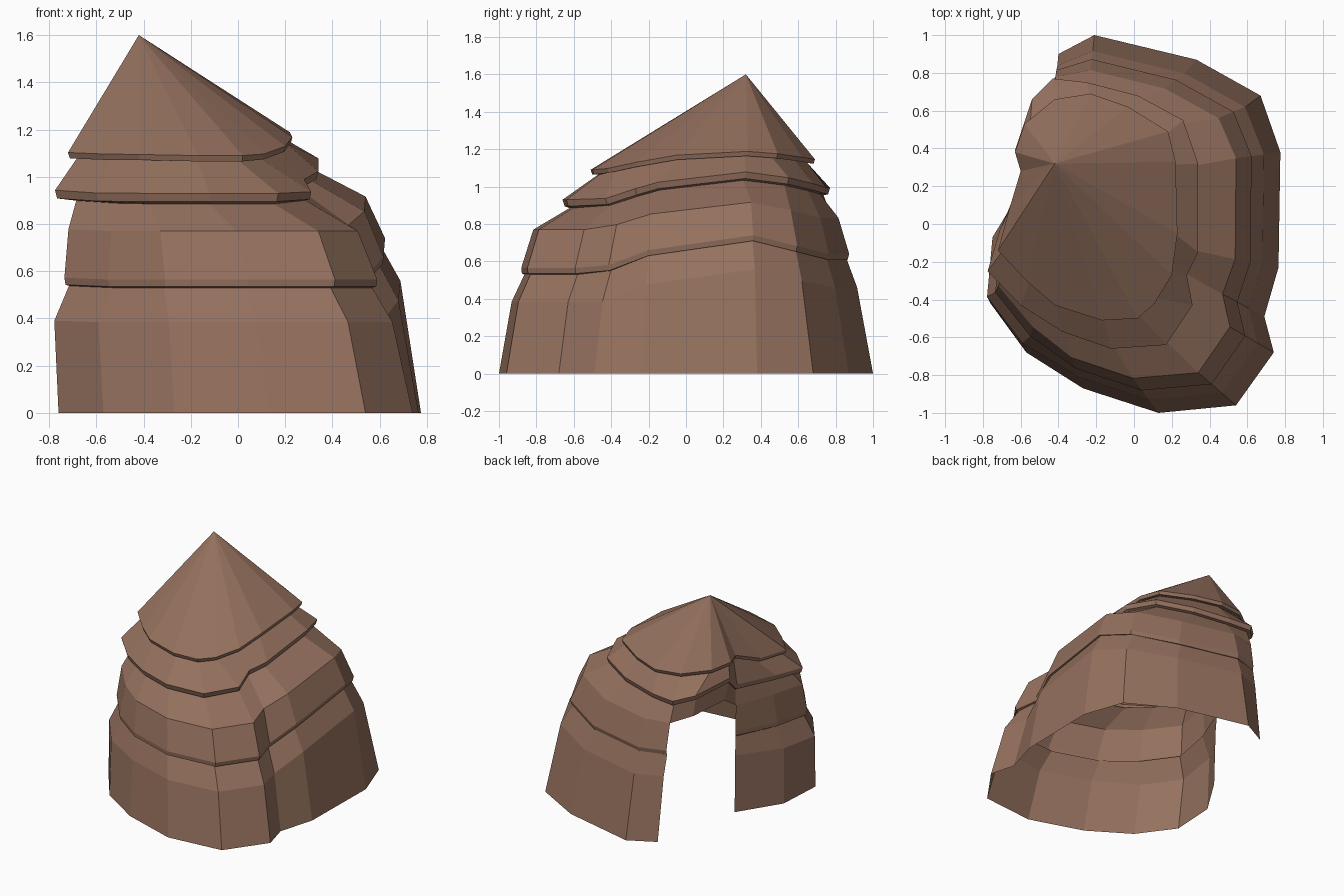
import bpy, bmesh, math

if "Cube" in bpy.data.objects:
    bpy.data.objects.remove(bpy.data.objects["Cube"])

clay = bpy.data.materials.new("brown hide")
clay.diffuse_color = (0.30, 0.165, 0.112, 1)
clay.use_nodes = True
clay.node_tree.nodes["Principled BSDF"].inputs["Base Color"].default_value = clay.diffuse_color

# Plan outlines, counter-clockwise from the left door post; the last two points are mid-doorway
BASE = [(-.55, .22), (-.74, -.08), (-.76, -.42), (-.57, -.68), (-.27, -.87), (.13, -1),
        (.54, -.96), (.74, -.68), (.69, -.49), (.765, -.23), (.775, .38), (.67, .68),
        (.33, .87), (-.21, 1), (-.40, .90), (-.46, .72), (-.57, .44)]
COLLAR = [(-.59, .25), (-.71, -.03), (-.775, -.25), (-.60, -.43), (-.38, -.57), (-.12, -.66),
          (.17, -.64), (.31, -.43), (.28, -.27), (.34, -.15), (.34, .32), (.26, .55),
          (.02, .68), (-.25, .75), (-.43, .77), (-.54, .66), (-.63, .39)]
CAP = [(-.60, .28), (-.66, .08), (-.72, -.14), (-.57, -.30), (-.42, -.43), (-.17, -.51),
       (.02, -.50), (.11, -.42), (.20, -.27), (.23, -.05), (.22, .33), (.18, .49),
       (-.03, .62), (-.23, .69), (-.42, .66), (-.58, .53), (-.63, .38)]
N = len(BASE)
DOOR = (N - 3, N - 2, N - 1)      # outline segments left open for the doorway


def ring(a, b, t, z, rise=0.15, shrink=1.0, left=0, back=0):
    """Blend two outlines; the edge arches up near y = 0.25, less on the left side.
    left / back pull those sides of the ring inward."""
    pts = []
    for (ax, ay), (bx, by) in zip(a, b):
        x, y = ax + (bx - ax) * t, ay + (by - ay) * t
        x, y = -.18 + (x + .18) * shrink, .08 + (y - .08) * shrink
        arch = max(0, math.cos(max(-1, min(1, (y - .25) / .70)) * math.pi / 2))
        if y > .25:
            arch = max(arch, .42)
        if x < -.5 and y < .255:
            arch *= .2
        if x < -.5 and y < .2:
            x += left
        if y > .6:
            y -= back
        pts.append((x, y, z + rise * arch))
    return pts


def sheet(name, rings, open_from=99, apex=None):
    """Skin rings from top to bottom; the doorway is open from the given row."""
    bm = bmesh.new()
    rows = [[bm.verts.new(p) for p in r] for r in rings]
    if apex:
        tip = bm.verts.new(apex)
        for i in range(N):
            bm.faces.new((tip, rows[0][i], rows[0][(i + 1) % N]))
    for k, (up, lo) in enumerate(zip(rows, rows[1:])):
        for i in range(N):
            if k >= open_from and i in DOOR:
                continue
            j = (i + 1) % N
            bm.faces.new((up[i], lo[i], lo[j], up[j]))
    loose = [v for v in bm.verts if not v.link_faces]
    bmesh.ops.delete(bm, geom=loose, context='VERTS')
    me = bpy.data.meshes.new(name)
    bm.to_mesh(me)
    bm.free()
    me.materials.append(clay)
    bpy.context.collection.objects.link(bpy.data.objects.new(name, me))


# Rings shared by neighbouring layers
cap_inner = ring(CAP, CAP, 0, 1.065, .10, .93)
collar_inner = ring(COLLAR, COLLAR, 0, .885, .15, .95, left=.06)
eave_inner = ring(COLLAR, BASE, .60, .53, .19, left=.05, back=.04)

# Pointed top with a thin folded rim
sheet("roof_cap", [ring(CAP, CAP, 0, 1.09, .10), ring(CAP, CAP, 0, 1.065, .10, .985),
                   cap_inner], apex=(-.42, .32, 1.6))
# Second overlapping layer
sheet("roof_collar", [cap_inner, ring(COLLAR, COLLAR, 0, .93),
                      ring(COLLAR, COLLAR, 0, .895, .15, .985), collar_inner])
# Upper wall layer, closed above the doorway
sheet("upper_wall", [collar_inner, ring(COLLAR, BASE, .46, .77, left=.05, back=.05),
                     ring(COLLAR, BASE, .65, .565, .18, left=.03, back=.04),
                     ring(COLLAR, BASE, .64, .535, .18, left=.035, back=.045),
                     eave_inner], open_from=1)
# Lower wall down to the ground
sheet("lower_wall", [eave_inner, ring(COLLAR, BASE, .80, .385, .18, left=-.015, back=.035),
                     ring(COLLAR, BASE, 1, 0, 0)], open_from=0)
